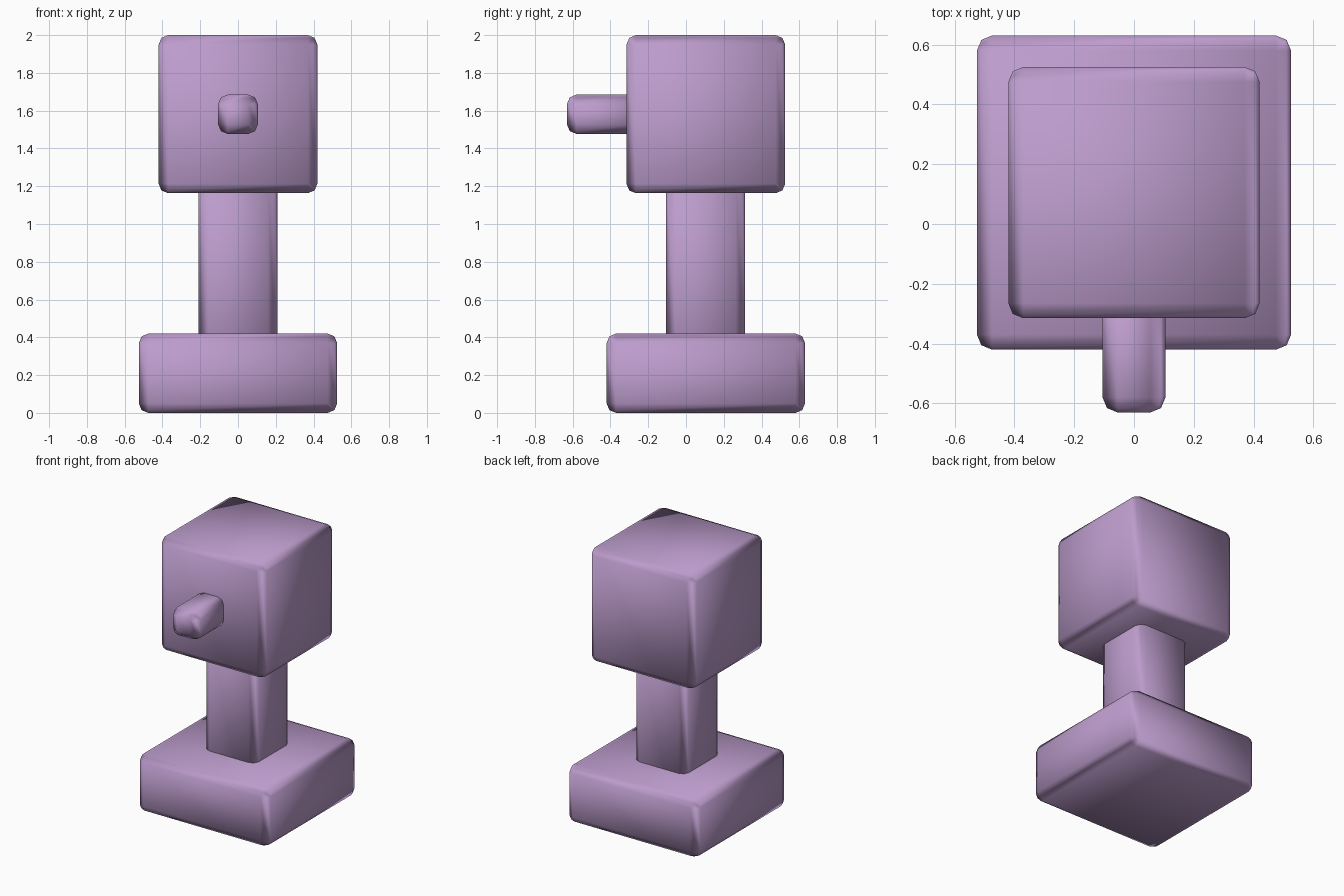
import bpy
import math
from mathutils import Vector

if "Cube" in bpy.data.objects:
    bpy.data.objects.remove(bpy.data.objects["Cube"])

lilac = bpy.data.materials.new("lilac")
lilac.diffuse_color = (0.50, 0.33, 0.60, 1)
lilac.use_nodes = True
lilac.node_tree.nodes["Principled BSDF"].inputs["Base Color"].default_value = lilac.diffuse_color


def rounded_box(name, low, high, bevel=0.05):
    """Box between two corners with softened edges."""
    low, high = Vector(low), Vector(high)
    bpy.ops.mesh.primitive_cube_add(size=1, location=(low + high) / 2)
    ob = bpy.context.object
    ob.name = name
    ob.scale = high - low
    bpy.ops.object.transform_apply(location=False, rotation=False, scale=True)
    ob.data.materials.append(lilac)
    mod = ob.modifiers.new("soft_edges", 'BEVEL')
    mod.width = bevel
    mod.segments = 2
    mod.harden_normals = True
    bpy.ops.object.modifier_apply(modifier=mod.name)
    bpy.ops.object.shade_smooth_by_angle(angle=math.radians(60))
    return ob


# Square foot, neck, head and nose stub; hidden ends run into their neighbours
rounded_box("base", (-0.525, -0.42, 0), (0.525, 0.63, 0.42))
rounded_box("neck", (-0.208, -0.105, 0.32), (0.208, 0.313, 1.27))
rounded_box("head", (-0.42, -0.315, 1.163), (0.42, 0.525, 2.0))
rounded_box("nose", (-0.105, -0.63, 1.477), (0.105, -0.21, 1.685))
